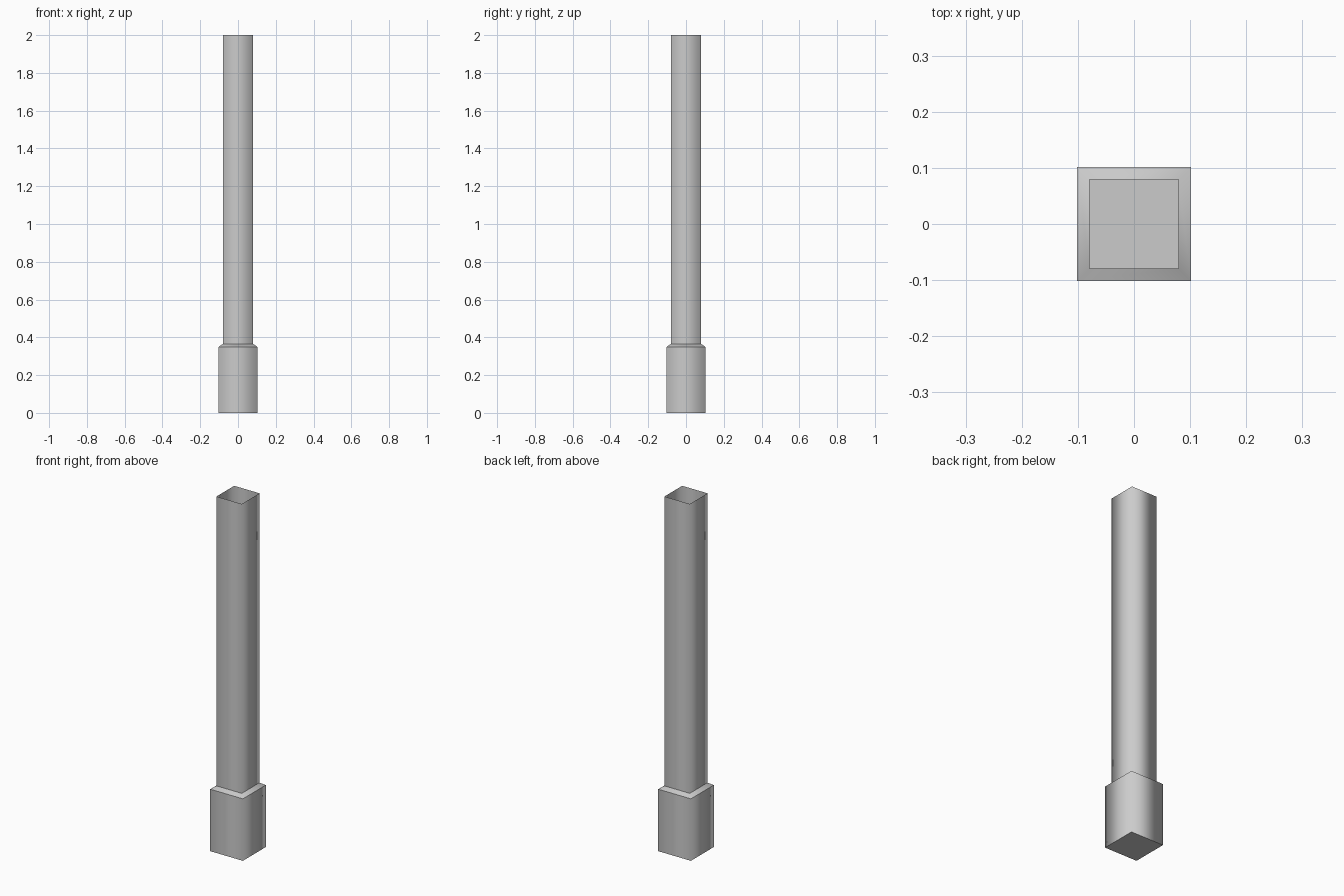
import bpy, bmesh

if "Cube" in bpy.data.objects:
    bpy.data.objects.remove(bpy.data.objects["Cube"])

# Square post profile: (half width, height) from the foot to the open top
profile = [(0.102, 0.0), (0.102, 0.35), (0.079, 0.366), (0.079, 2.0)]
corners = [(-1, -1), (1, -1), (1, 1), (-1, 1)]

bm = bmesh.new()
rings = [[bm.verts.new((sx * r, sy * r, z)) for sx, sy in corners] for r, z in profile]

# Sides, softly shaded around the corners
for low, high in zip(rings, rings[1:]):
    for i in range(4):
        j = (i + 1) % 4
        bm.faces.new((low[i], low[j], high[j], high[i])).smooth = True

# Closed foot; the top stays open and hollow
bm.faces.new(rings[0][::-1])

# Crisp horizontal edges at the foot and the shoulder
for e in bm.edges:
    if abs(e.verts[0].co.z - e.verts[1].co.z) < 1e-5:
        e.smooth = False

mesh = bpy.data.meshes.new("square_post")
bm.to_mesh(mesh)
bm.free()
post = bpy.data.objects.new("square_post", mesh)
bpy.context.collection.objects.link(post)
